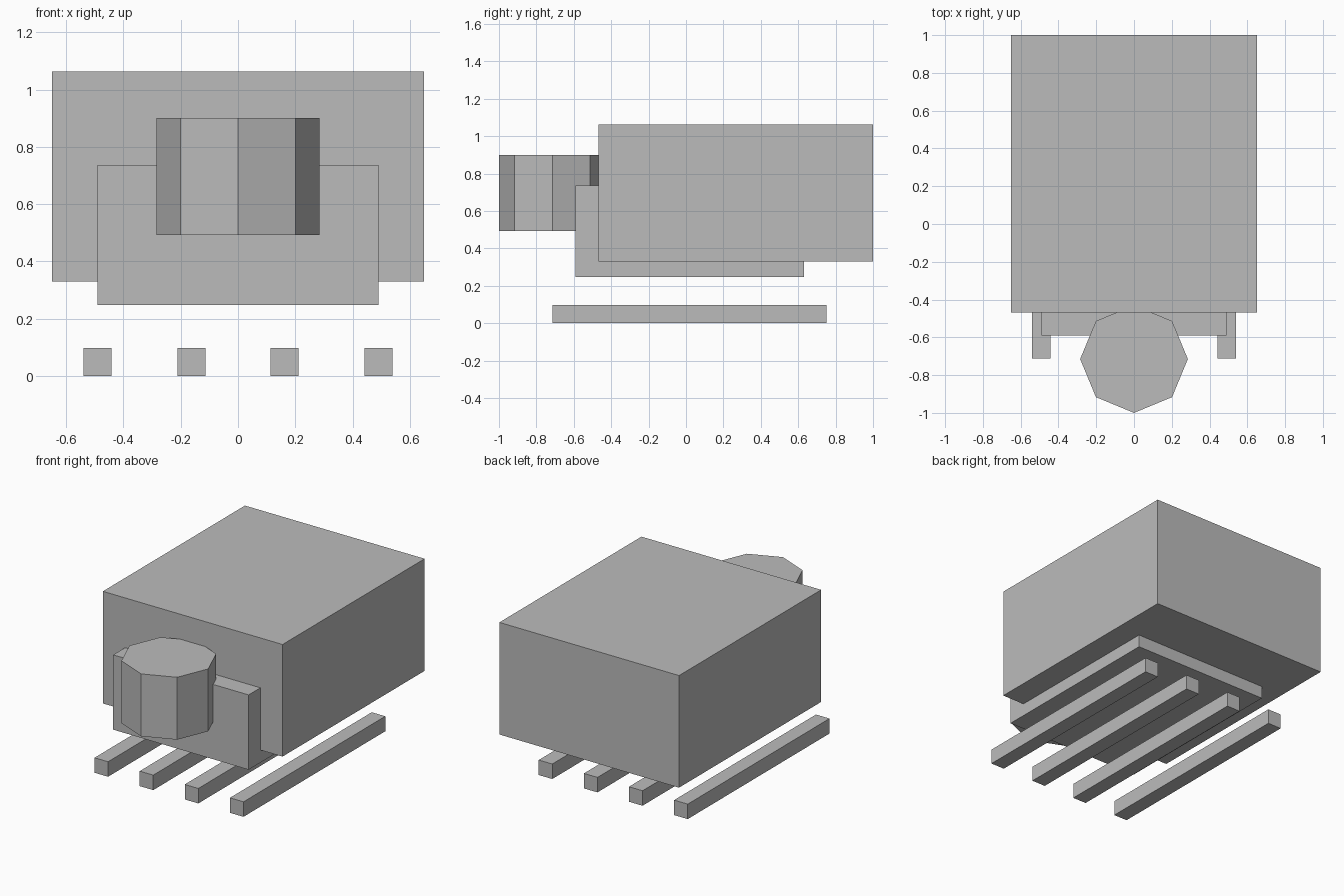
import bpy
import bmesh
from mathutils import Matrix, Vector

cube = bpy.data.objects.get("Cube")
if cube:
    bpy.data.objects.remove(cube, do_unlink=True)

# Single plain grey
grey = bpy.data.materials.new("plain_grey")
grey.use_nodes = True
colour = (0.5, 0.5, 0.5, 1)
grey.diffuse_color = colour
grey.node_tree.nodes["Principled BSDF"].inputs["Base Color"].default_value = colour


def finish(name, bm):
    mesh = bpy.data.meshes.new(name)
    bm.to_mesh(mesh)
    bm.free()
    mesh.materials.append(grey)
    obj = bpy.data.objects.new(name, mesh)
    bpy.context.collection.objects.link(obj)
    return obj


def box(name, low, high):
    low, high = Vector(low), Vector(high)
    bm = bmesh.new()
    place = Matrix.Translation((low + high) / 2) @ Matrix.Diagonal((*(high - low), 1))
    bmesh.ops.create_cube(bm, size=1, matrix=place)
    return finish(name, bm)


def prism(name, sides, radius, centre, height):
    bm = bmesh.new()
    bmesh.ops.create_cone(bm, cap_ends=True, segments=sides, radius1=radius,
                          radius2=radius, depth=height,
                          matrix=Matrix.Translation(centre))
    return finish(name, bm)


# Large upper body and the narrower block running through it
box("main_body", (-0.65, -0.468, 0.33), (0.65, 1.0, 1.063))
box("inner_block", (-0.49, -0.59, 0.248), (0.49, 0.632, 0.737))

# Eight-sided drum at the front
prism("front_drum", 8, 0.285, (0, -0.715, 0.696), 0.408)

# Four parallel floor rails
for side, sign in (("right", -1), ("left", 1)):
    for place, x in (("inner", 0.163), ("outer", 0.49)):
        box(f"{side}_{place}_rail",
            (sign * x - 0.049, -0.713, 0), (sign * x + 0.049, 0.752, 0.098))
